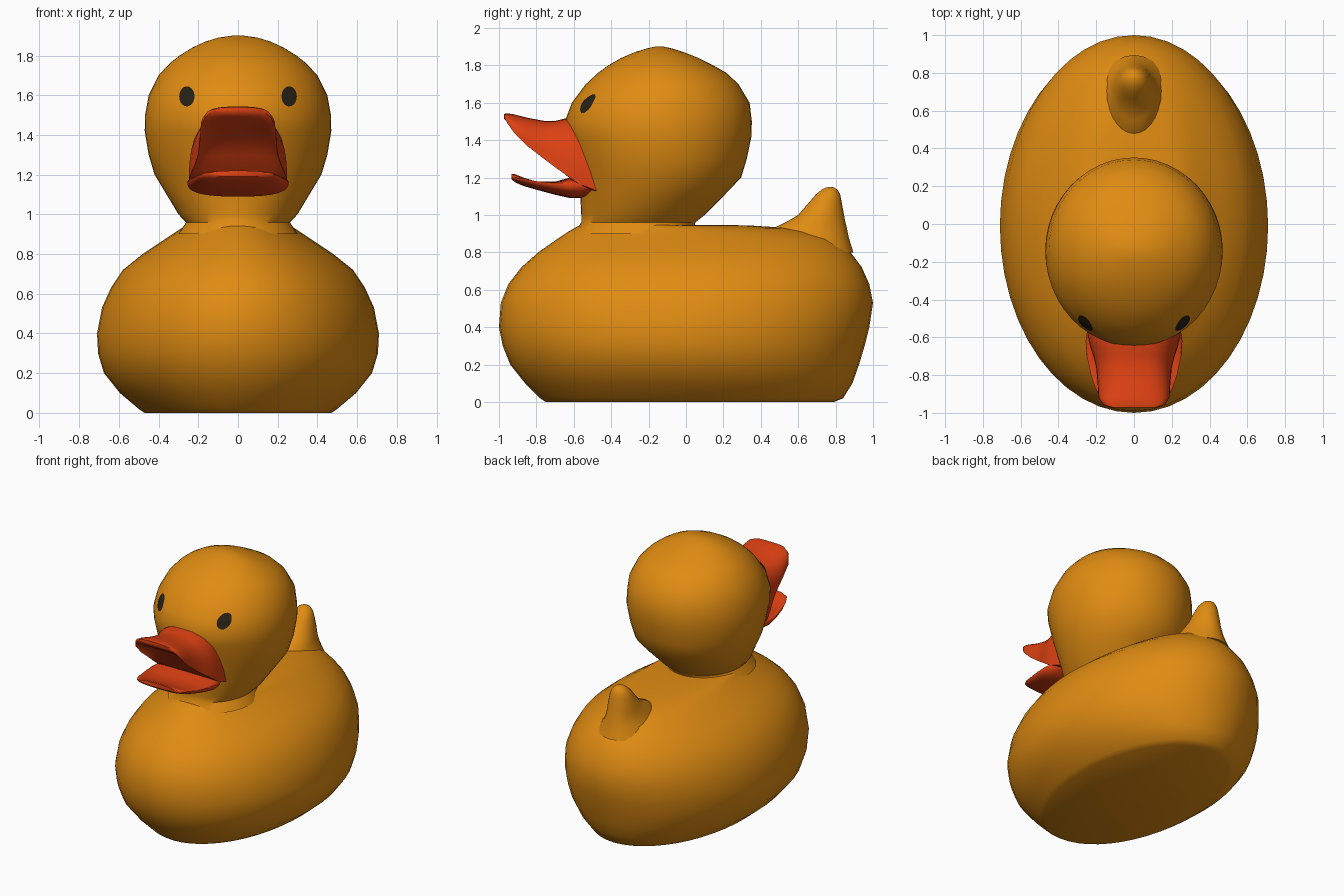
import bpy, bmesh, math
from mathutils import Vector
from mathutils.bvhtree import BVHTree

if "Cube" in bpy.data.objects:
    bpy.data.objects.remove(bpy.data.objects["Cube"])


def material(name, rgb):
    m = bpy.data.materials.new(name)
    m.diffuse_color = (*rgb, 1)
    m.use_nodes = True
    m.node_tree.nodes["Principled BSDF"].inputs["Base Color"].default_value = m.diffuse_color
    return m


YELLOW = material("duck_orange", (0.74, 0.26, 0.006))
RED = material("beak_red", (0.72, 0.052, 0.006))
BLACK = material("eye_black", (0.021, 0.015, 0.008))


def finish(bm, name, mat, angle=45):
    me = bpy.data.meshes.new(name)
    bm.to_mesh(me)
    bm.free()
    ob = bpy.data.objects.new(name, me)
    bpy.context.collection.objects.link(ob)
    me.materials.append(mat)
    bpy.ops.object.select_all(action='DESELECT')
    ob.select_set(True)
    bpy.context.view_layer.objects.active = ob
    bpy.ops.object.shade_smooth_by_angle(angle=math.radians(angle))
    return ob


def loft(name, sections, mat):
    """Skin a list of equal-length closed point loops and cap both ends."""
    bm = bmesh.new()
    loops = [[bm.verts.new(p) for p in s] for s in sections]
    n = len(loops[0])
    for a, b in zip(loops, loops[1:]):
        for i in range(n):
            j = (i + 1) % n
            bm.faces.new((a[i], a[j], b[j], b[i]))
    bm.faces.new(loops[0])
    bm.faces.new(loops[-1])
    bmesh.ops.recalc_face_normals(bm, faces=bm.faces)
    return finish(bm, name, mat)


def ring(z, hw, y0, y1, n=48):
    """Horizontal ellipse given by half width and y extents."""
    c, r = (y0 + y1) / 2, (y1 - y0) / 2
    return [(hw * math.cos(t), c + r * math.sin(t), z)
            for t in (2 * math.pi * i / n for i in range(n))]


def bill(y, hw, ze, zt, zu, n=32):
    """Bill section: side edges at ze, boxy upper curve to zt, lower curve to zu."""
    pts = []
    for i in range(n):
        t = 2 * math.pi * i / n
        c, s = math.cos(t), math.sin(t)
        x = hw * math.copysign(abs(c) ** 0.7, c)
        h = (zt if s > 0 else zu) - ze
        pts.append((x, y, ze + h * abs(s) ** 0.8))
    return pts


# body: stacked ellipses, flat base
loft("body", [ring(*r) for r in [
    (0, .47, -.75, .79), (.02, .50, -.78, .84), (.10, .595, -.86, .89),
    (.20, .675, -.94, .925), (.30, .705, -.98, .955), (.40, .71, -1.0, .98),
    (.53, .685, -.99, 1.0), (.63, .64, -.95, .98), (.72, .58, -.88, .94),
    (.80, .48, -.79, .88), (.87, .375, -.69, .80), (.91, .315, -.63, .68),
    (.93, .285, -.595, .55), (.943, .265, -.57, .35), (.947, .25, -.56, .2)]], YELLOW)

# tail: small upturned cone
loft("tail", [ring(*r, 24) for r in [
    (.80, .20, .40, .895), (.88, .15, .43, .87), (.93, .125, .47, .86),
    (.97, .11, .55, .85), (1.0, .10, .60, .845), (1.07, .08, .66, .832),
    (1.11, .064, .695, .824), (1.135, .042, .725, .81), (1.147, .02, .75, .79),
    (1.15, .004, .768, .776)]], YELLOW)

# head with neck
head = loft("head", [ring(*r) for r in [
    (.90, .30, -.60, .04), (.96, .262, -.56, .05), (1.0, .30, -.56, .10),
    (1.10, .36, -.565, .20), (1.20, .42, -.58, .295), (1.30, .45, -.605, .325),
    (1.42, .47, -.635, .35), (1.50, .468, -.648, .352), (1.60, .45, -.61, .34),
    (1.70, .40, -.535, .28), (1.76, .345, -.47, .215), (1.80, .295, -.415, .145),
    (1.84, .23, -.345, .065), (1.87, .165, -.275, -.01), (1.89, .10, -.21, -.075),
    (1.90, .03, -.165, -.12)]], YELLOW)

# beak: arched upper half and shallow lower half
loft("upper_beak", [bill(*r) for r in [
    (-.972, .12, 1.525, 1.54, 1.512), (-.955, .165, 1.49, 1.543, 1.495),
    (-.92, .188, 1.44, 1.538, 1.47), (-.85, .192, 1.37, 1.52, 1.43),
    (-.76, .20, 1.30, 1.503, 1.37), (-.70, .215, 1.255, 1.502, 1.30),
    (-.65, .232, 1.22, 1.515, 1.22), (-.58, .248, 1.17, 1.51, 1.16),
    (-.48, .24, 1.13, 1.46, 1.12)]], RED)
loft("lower_beak", [bill(*r) for r in [
    (-.932, .14, 1.205, 1.22, 1.19), (-.915, .18, 1.20, 1.218, 1.175),
    (-.87, .205, 1.195, 1.20, 1.155), (-.80, .228, 1.18, 1.178, 1.135),
    (-.70, .25, 1.17, 1.178, 1.108), (-.62, .256, 1.16, 1.20, 1.09),
    (-.56, .248, 1.16, 1.20, 1.09), (-.50, .22, 1.16, 1.19, 1.11)]], RED)

# eyes: thin oval plates laid onto the head surface
bm = bmesh.new()
bm.from_mesh(head.data)
tree = BVHTree.FromBMesh(bm)
bm.free()


def on_head(x, z):
    hit, normal, _, _ = tree.ray_cast(Vector((x, -2, z)), Vector((0, 1, 0)))
    return hit + normal * 0.005


for side, label in ((-1, "left"), (1, "right")):
    bm = bmesh.new()
    centre = bm.verts.new(on_head(side * .255, 1.592))
    n, prev = 20, None
    for k in (.5, 1):
        cur = [bm.verts.new(on_head(side * .255 + .038 * k * math.cos(2 * math.pi * i / n),
                                    1.592 + .05 * k * math.sin(2 * math.pi * i / n)))
               for i in range(n)]
        for i in range(n):
            j = (i + 1) % n
            if prev:
                bm.faces.new((prev[i], cur[i], cur[j], prev[j]))
            else:
                bm.faces.new((centre, cur[i], cur[j]))
        prev = cur
    finish(bm, label + "_eye", BLACK)
